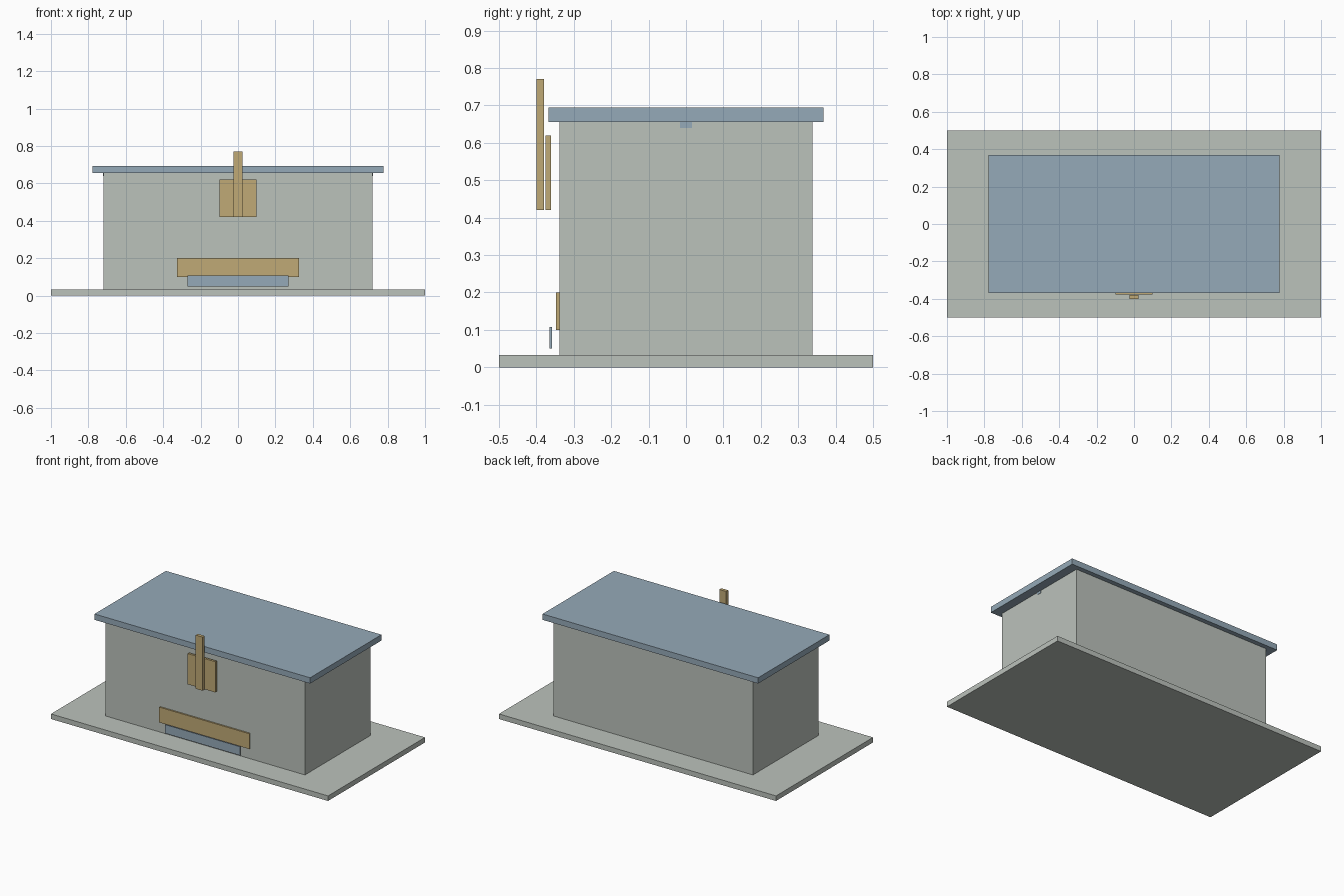
import bpy

cube = bpy.data.objects.get("Cube")
if cube:
    bpy.data.objects.remove(cube, do_unlink=True)


def make_material(name, rgb):
    mat = bpy.data.materials.new(name)
    mat.use_nodes = True
    colour = (*rgb, 1.0)
    mat.diffuse_color = colour
    mat.node_tree.nodes["Principled BSDF"].inputs["Base Color"].default_value = colour
    return mat


def box(name, half_width, y_range, z_range, mat):
    """Box centred on x = 0, spanning the given y and z ranges."""
    (y0, y1), (z0, z1) = y_range, z_range
    bpy.ops.mesh.primitive_cube_add(size=1, location=(0, (y0 + y1) / 2, (z0 + z1) / 2))
    obj = bpy.context.object
    obj.name = obj.data.name = name
    obj.scale = (2 * half_width, y1 - y0, z1 - z0)
    bpy.ops.object.transform_apply(location=False, rotation=False, scale=True)
    obj.data.materials.append(mat)
    return obj


stone = make_material("pale grey stone", (0.50, 0.54, 0.50))
slate = make_material("slate blue", (0.30, 0.40, 0.48))
wood = make_material("tan wood", (0.53, 0.40, 0.18))

BASE_TOP = 0.033
WALL_TOP = 0.656

# Building shell
box("ground_slab", 1.0, (-0.5, 0.5), (0, BASE_TOP), stone)
box("building_walls", 0.72, (-0.338, 0.338), (BASE_TOP, WALL_TOP), stone)
box("roof_slab", 0.778, (-0.368, 0.368), (WALL_TOP, 0.694), slate)

# Small beam whose ends show under the eaves
box("roof_beam", 0.722, (-0.016, 0.016), (0.64, WALL_TOP), slate)

# Front emblem: backing board with a tall upright before it
box("backing_board", 0.1, (-0.376, -0.361), (0.42, 0.62), wood)
box("upright_post", 0.025, (-0.4, -0.379), (0.42, 0.77), wood)

# Front trim near the ground
box("front_plank", 0.325, (-0.348, -0.338), (0.1, 0.2), wood)
box("front_step_panel", 0.27, (-0.365, -0.358), (0.05, 0.107), slate)
